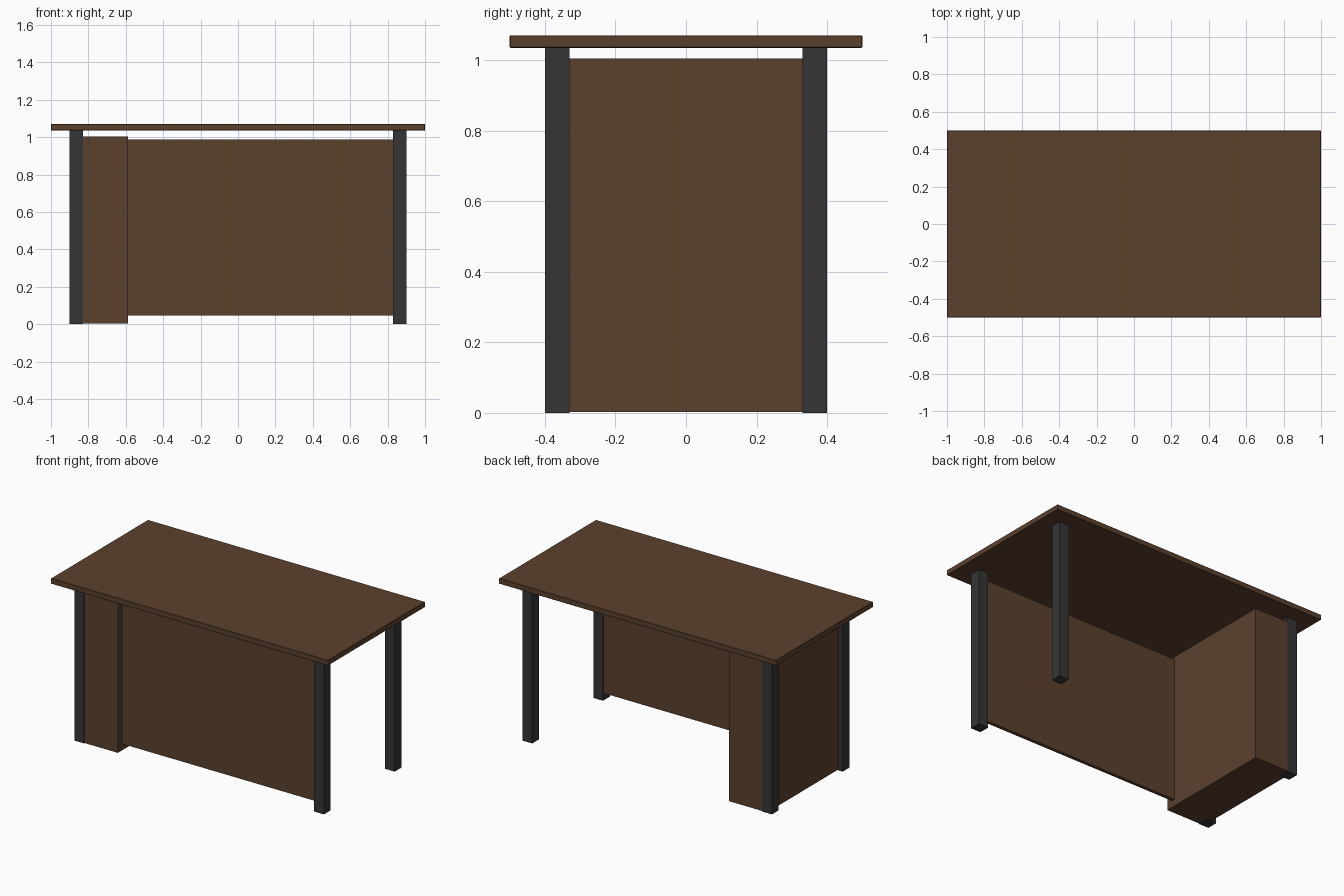
import bpy

if "Cube" in bpy.data.objects:
    bpy.data.objects.remove(bpy.data.objects["Cube"])


def material(name, color):
    m = bpy.data.materials.new(name)
    m.diffuse_color = (*color, 1.0)
    m.use_nodes = True
    m.node_tree.nodes["Principled BSDF"].inputs["Base Color"].default_value = m.diffuse_color
    return m


wood = material("dark_wood", (0.105, 0.052, 0.027))
metal = material("dark_grey_metal", (0.036, 0.036, 0.036))


def box(name, lo, hi, mat, bevel=0.0):
    centre = [(a + b) / 2 for a, b in zip(lo, hi)]
    bpy.ops.mesh.primitive_cube_add(size=1, location=centre)
    ob = bpy.context.object
    ob.name = name
    ob.scale = [b - a for a, b in zip(lo, hi)]
    bpy.ops.object.transform_apply(location=False, rotation=False, scale=True)
    ob.data.materials.append(mat)
    if bevel:
        mod = ob.modifiers.new("edge", "BEVEL")
        mod.width = bevel
        mod.segments = 1
    return ob


# Table top with barely eased edges
box("desk_top", (-1, -0.5, 1.035), (1, 0.5, 1.07), wood, 0.002)

# Four square legs
for sx, side in ((-1, "left"), (1, "right")):
    for sy, end in ((-1, "front"), (1, "back")):
        x, y = sx * 0.865, sy * 0.365
        box(f"{end}_{side}_leg", (x - 0.035, y - 0.035, 0),
            (x + 0.035, y + 0.035, 1.035), metal)

# Side cabinet, its ends flush with the legs
box("side_cabinet", (-0.865, -0.399, 0.003), (-0.588, 0.399, 1.004), wood)

# Privacy panel between cabinet and right front leg
box("modesty_panel", (-0.60, -0.358, 0.047), (0.85, -0.336, 0.988), wood)
